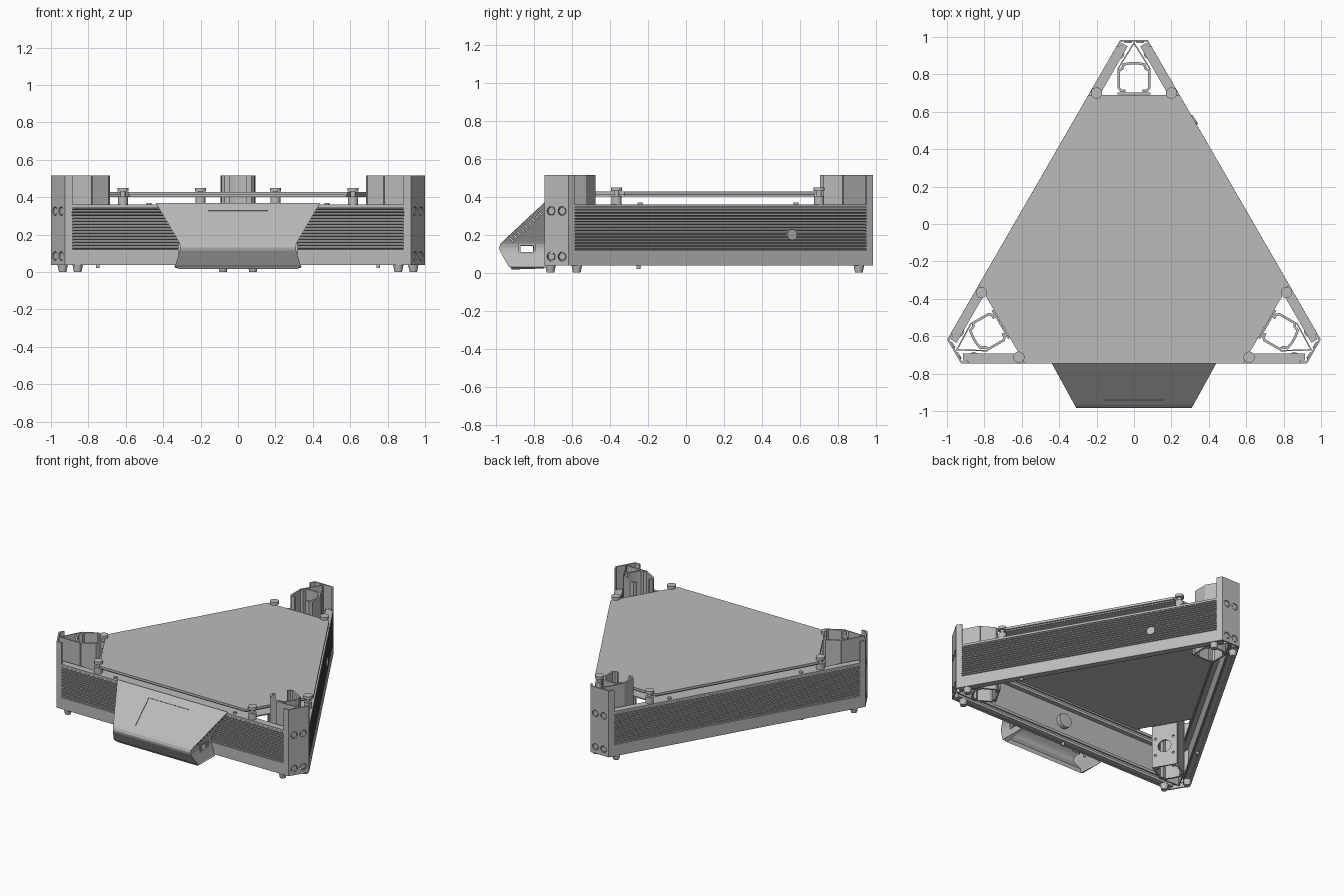
import bpy, bmesh, math
from mathutils import Matrix, Vector

old = bpy.data.objects.get("Cube")
if old:
    bpy.data.objects.remove(old, do_unlink=True)

R = 0.619         # distance from frame centre to each side
CY = -0.126       # frame centre
APEX = 1.111      # distance from centre to each cut corner
BASE, TOP, TOWER = 0.037, 0.36, 0.515
HALF = (2 * R - APEX) * math.tan(math.radians(30))

grey = bpy.data.materials.new("plain grey")
grey.use_nodes = True
grey.diffuse_color = (0.5, 0.5, 0.5, 1)
grey.node_tree.nodes["Principled BSDF"].inputs["Base Color"].default_value = (0.5, 0.5, 0.5, 1)

SIDES = [Matrix.Translation((0, CY, 0)) @ Matrix.Rotation(k * math.tau / 3, 4, "Z") for k in range(3)]
SIDE_NAMES = ["front", "right", "left"]
CORNER_NAMES = ["back", "left_front", "right_front"]


def finish(name, bm, matrix=Matrix(), fix_normals=True, smooth=False):
    if fix_normals:
        bmesh.ops.recalc_face_normals(bm, faces=bm.faces[:])
    mesh = bpy.data.meshes.new(name)
    bm.to_mesh(mesh)
    bm.free()
    if smooth:
        mesh.shade_smooth()
        mesh.set_sharp_from_angle(angle=math.radians(30))
    mesh.materials.append(grey)
    ob = bpy.data.objects.new(name, mesh)
    ob.matrix_world = matrix
    bpy.context.collection.objects.link(ob)
    return ob


def box(bm, lo, hi, turn=Matrix()):
    lo, hi = Vector(lo), Vector(hi)
    m = turn @ Matrix.Translation((lo + hi) / 2) @ Matrix.Diagonal((*(hi - lo), 1))
    bmesh.ops.create_cube(bm, size=1, matrix=m)


def disc(bm, place, r, depth, axis="Z", r2=None):
    turn = Matrix.Rotation(math.pi / 2, 4, "X") if axis == "Y" else Matrix()
    bmesh.ops.create_cone(bm, cap_ends=True, segments=24, radius1=r,
                          radius2=r if r2 is None else r2, depth=depth,
                          matrix=Matrix.Translation(place) @ turn)


def prism(bm, points, z0, z1):
    face = bm.faces.new([bm.verts.new((x, y, z0)) for x, y in points])
    out = bmesh.ops.extrude_face_region(bm, geom=[face])
    bmesh.ops.translate(bm, vec=(0, 0, z1 - z0),
                        verts=[v for v in out["geom"] if isinstance(v, bmesh.types.BMVert)])


def thicken(ob, thickness):
    mod = ob.modifiers.new("thickness", "SOLIDIFY")
    mod.thickness, mod.offset, mod.use_even_offset = thickness, -1, True


def ribbon(name, points, z0, z1, thickness, matrix):
    # thin upright wall that follows a path
    bm = bmesh.new()
    low = [bm.verts.new((x, y, z0)) for x, y in points]
    high = [bm.verts.new((x, y, z1)) for x, y in points]
    for i in range(len(points) - 1):
        bm.faces.new((low[i], low[i + 1], high[i + 1], high[i]))
    ob = finish(name, bm, matrix, False)
    thicken(ob, thickness)
    return ob


def cut(target, cutter):
    cutter.hide_render = True
    cutter.hide_viewport = True
    mod = target.modifiers.new("cut", "BOOLEAN")
    mod.operation, mod.object, mod.solver = "DIFFERENCE", cutter, "EXACT"


def mirrored(points):
    return points + [(-x, y) for x, y in reversed(points)]


# Side walls, louvres and rails
for name, m in zip(SIDE_NAMES, SIDES):
    w = 0.89
    bm = bmesh.new()
    box(bm, (-w, -R, BASE), (w, -R + 0.016, 0.12))
    box(bm, (-w, -R, 0.345), (w, -R + 0.016, TOP))
    box(bm, (-w, -R + 0.016, BASE), (w, -R + 0.02, TOP))
    finish(name + "_wall", bm, m)

    # slightly tilted blades, outer edge up
    bm = bmesh.new()
    count, pitch = 14, 0.225 / 14
    for i in range(count):
        z = 0.12 + pitch * (i + 0.5)
        tilt = Matrix.Translation((0, -R + 0.0095, z)) @ Matrix.Rotation(math.radians(-15), 4, "X")
        box(bm, (-w, -0.009, -0.004), (w, 0.009, 0.004), tilt)
    finish(name + "_louvres", bm, m)

    # grooved rails inside the wall
    bm = bmesh.new()
    for z in (BASE + 0.003, 0.303):
        box(bm, (-0.915, -R + 0.014, z), (0.915, -R + 0.042, z + 0.055))
        for dz in (0, 0.036):
            box(bm, (-0.915, -R + 0.042, z + dz), (0.915, -R + 0.052, z + dz + 0.019))
    finish(name + "_rails", bm, m)

    bm = bmesh.new()
    for s in (-1, 1):
        disc(bm, (s * 0.475, -R + 0.03, TOP + 0.003), 0.013, 0.012)
    finish(name + "_rail_screws", bm, m, smooth=True)

# Corner towers
for name, m in zip(CORNER_NAMES, SIDES):
    ret = 0.04
    cover = ribbon(name + "_corner_cover",
                   mirrored([(HALF + ret * 0.5, APEX - ret * 0.866), (HALF, APEX)]),
                   BASE, TOWER, 0.01, m)
    ribbon(name + "_corner_web", [(0.09, 0.955), (0, 1.1), (-0.09, 0.955)], BASE + 0.01, TOWER, 0.007, m)
    ribbon(name + "_motor_bracket",
           mirrored([(0.045, 0.831), (0.071, 0.831), (0.087, 0.85), (0.087, 0.95),
                     (0.068, 0.96), (0.06, 0.985), (0.02, 0.992)]),
           BASE + 0.01, TOWER, 0.013, m)

    bm = bmesh.new()
    box(bm, (-0.088, 0.818, 0.05), (0.088, 0.828, 0.36))
    plate = finish(name + "_motor_plate", bm, m)
    bm = bmesh.new()
    disc(bm, (0, 0.823, 0.2), 0.045, 0.05, "Y")
    for x in (-0.062, 0.062):
        for z in (0.138, 0.262):
            disc(bm, (x, 0.823, z), 0.009, 0.05, "Y")
    cut(plate, finish(name + "_motor_holes", bm, m))

    # bolts sunk in round holes
    holes, bolts = bmesh.new(), bmesh.new()
    for z in (0.085, 0.325):
        for x in (-0.033, 0.033):
            disc(holes, (x, APEX, z), 0.024, 0.05, "Y")
            disc(bolts, (x, APEX - 0.01, z), 0.019, 0.014, "Y")
    cut(cover, finish(name + "_bolt_holes", holes, m))
    finish(name + "_corner_bolts", bolts, m, smooth=True)

    bm = bmesh.new()
    for x in (-0.08, 0.08):
        disc(bm, (x, 1.036, 0.02), 0.02, 0.04, r2=0.028)
    finish(name + "_feet", bm, m, smooth=True)

    # bed clamps
    bm = bmesh.new()
    for x in (-0.2, 0.2):
        p = (x, 0.826)
        disc(bm, (*p, 0.382), 0.027, 0.044)
        disc(bm, (*p, 0.417), 0.014, 0.03)
        disc(bm, (*p, 0.439), 0.03, 0.02)
    finish(name + "_bed_clamps", bm, m, smooth=True)


# Print bed, heater and inner deck: triangles with cut corners
def hexagon(side, corner):
    half = (2 * side - corner) * math.tan(math.radians(30))
    out = []
    for k in range(3):
        turn = Matrix.Rotation(k * math.tau / 3, 2)
        for x in (half, -half):
            p = turn @ Vector((x, corner))
            out.append((p.x, p.y))
    return out


for name, side, corner, z0, z1 in (("bed_plate", R, 0.816, 0.411, 0.428),
                                   ("bed_heater", R - 0.01, 0.806, 0.402, 0.411),
                                   ("inner_deck", R - 0.045, 0.8, 0.35, 0.358)):
    bm = bmesh.new()
    prism(bm, hexagon(side, corner), z0, z1)
    finish(name, bm, SIDES[0])

# Control panel housing: the front outline runs straight back to the wall,
# open at the back and below
BACK = -0.745
path = [(BACK, 0.37), (-0.965, 0.165), (-0.978, 0.15), (-0.984, 0.132),
        (-0.98, 0.115), (-0.935, 0.035), (-0.925, 0.03)]
bm = bmesh.new()
rows = {}
for s in (-1, 1):
    x = [s * (0.44 + 0.55 * (y - BACK)) for y, z in path]
    front = [bm.verts.new((a, y, z)) for a, (y, z) in zip(x, path)]
    back = [front[0]] + [bm.verts.new((a, BACK, z)) for a, (y, z) in zip(x[1:], path[1:])]
    rows[s] = front
    for i in range(len(path) - 1):
        loop = [front[i], front[i + 1], back[i + 1]] + ([back[i]] if i else [])
        bm.faces.new(loop if s > 0 else loop[::-1])
lft, rgt = rows[-1], rows[1]
for i in range(len(path) - 1):
    bm.faces.new((lft[i], lft[i + 1], rgt[i + 1], rgt[i]))
housing = finish("control_housing", bm, fix_normals=False)
thicken(housing, 0.01)

# Vent slots, staggered between the two sides, port opening and screen recess
slope = math.atan2(0.205, 0.22)
tilt = Matrix.Rotation(slope, 4, "X")
bm = bmesh.new()
for s in (-1, 1):
    for i in range(9):
        t = (i + 0.25 * s) / 8
        turn = Matrix.Translation((s * 0.4, -0.925 + 0.15 * t, 0.172 + 0.14 * t)) @ tilt
        box(bm, (-0.15, -0.003, -0.018), (0.15, 0.003, 0.018), turn)
for s in (-1, 1):
    box(bm, (s * 0.32 - 0.06, -0.87, 0.108), (s * 0.32 + 0.06, -0.805, 0.142))
box(bm, (-0.16, -0.105, -0.005), (0.16, 0.105, 0.02), Matrix.Translation((0, -0.865, 0.258)) @ tilt)
cut(housing, finish("housing_openings", bm))

# Port frames on the housing sides
for s, name in ((-1, "right"), (1, "left")):
    bm = bmesh.new()
    place = Matrix.Translation((s * 0.314, -0.8375, 0.125))
    for lo, hi in (((-0.045, 0.018), (0.045, 0.026)), ((-0.045, -0.026), (0.045, -0.018)),
                   ((-0.045, -0.018), (-0.034, 0.018)), ((0.034, -0.018), (0.045, 0.018))):
        box(bm, (-0.006, *lo), (0.006, *hi), place)
    finish(name + "_port_frame", bm)

# Power button on the left side, cable boss behind the front wall
bm = bmesh.new()
disc(bm, (0.43, -R, 0.2), 0.029, 0.016, "Y")
finish("power_button", bm, SIDES[1], smooth=True)
bm = bmesh.new()
disc(bm, (0, -R + 0.03, 0.2), 0.05, 0.04, "Y")
finish("cable_boss", bm, SIDES[0], smooth=True)

# Small screws below the side rails
bm = bmesh.new()
for p in ((-0.75, -0.25), (0.75, -0.25), (0, -0.72)):
    disc(bm, (*p, 0.03), 0.01, 0.02)
finish("lower_screws", bm, smooth=True)
